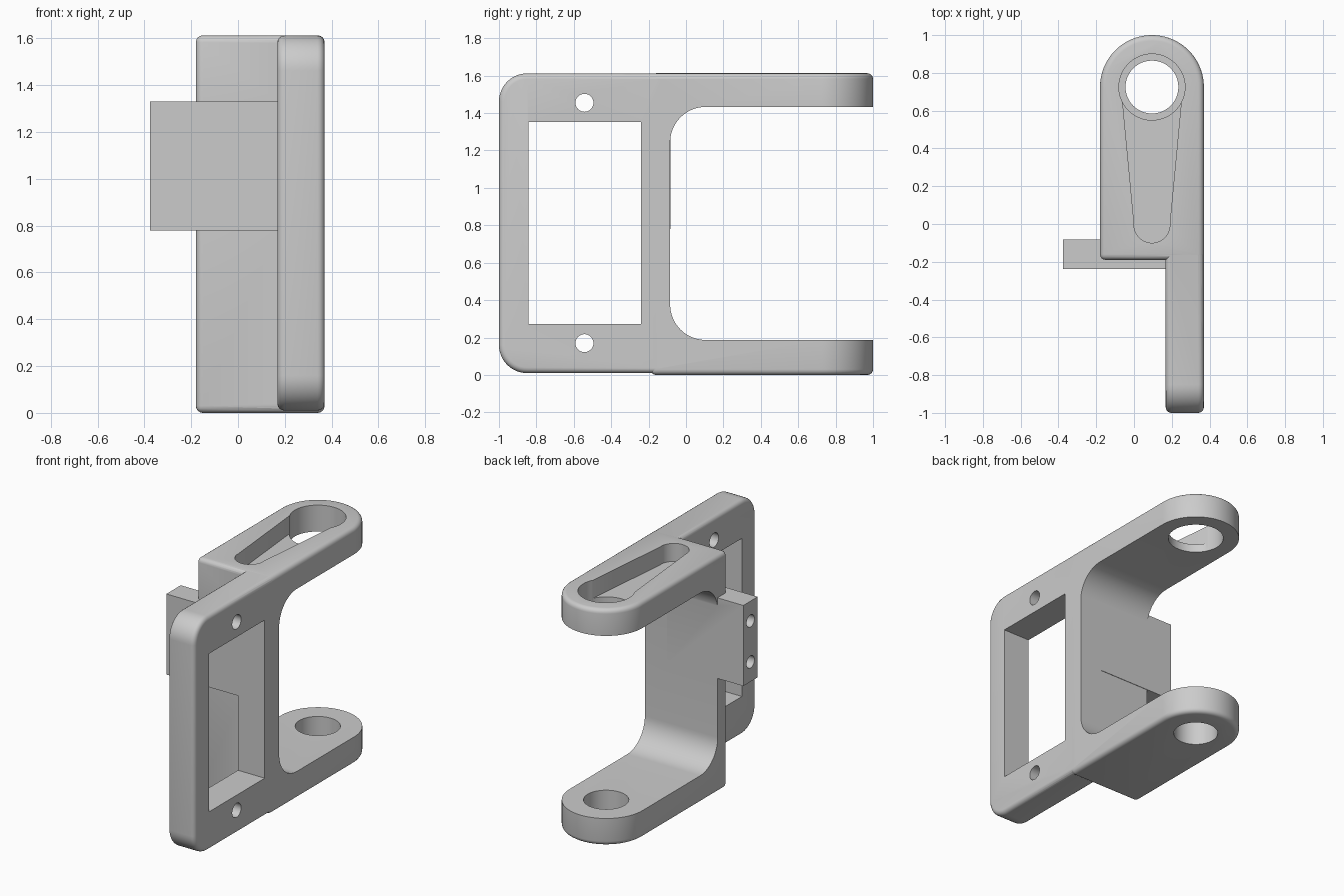
import bpy, bmesh
from math import pi, cos, sin, asin

if "Cube" in bpy.data.objects:
    bpy.data.objects.remove(bpy.data.objects["Cube"])


def arc(cx, cy, r, a0, a1, n):
    return [(cx + r * cos(a0 + (a1 - a0) * i / n), cy + r * sin(a0 + (a1 - a0) * i / n))
            for i in range(n + 1)]


def circle(cx, cy, r, n=48):
    return arc(cx, cy, r, 0, 2 * pi, n)[:-1]


def prism(name, pts, lo, hi, axis, bevel=0):
    """Extrude a profile along z (points are x, y) or along x (points are y, z)."""
    bm = bmesh.new()
    place = (lambda p, t: (p[0], p[1], t)) if axis == 'z' else (lambda p, t: (t, p[0], p[1]))
    a = [bm.verts.new(place(p, lo)) for p in pts]
    b = [bm.verts.new(place(p, hi)) for p in pts]
    bm.faces.new(a[::-1])
    bm.faces.new(b)
    for i in range(len(pts)):
        j = (i + 1) % len(pts)
        bm.faces.new((a[i], a[j], b[j], b[i]))
    bmesh.ops.recalc_face_normals(bm, faces=bm.faces)
    if bevel:
        sharp = [e for e in bm.edges if e.calc_face_angle(0) > 0.6]
        bmesh.ops.bevel(bm, geom=sharp, offset=bevel, offset_type='OFFSET', segments=4,
                        profile=0.5, affect='EDGES', clamp_overlap=True)
    me = bpy.data.meshes.new(name)
    bm.to_mesh(me)
    bm.free()
    ob = bpy.data.objects.new(name, me)
    bpy.context.collection.objects.link(ob)
    return ob


def combine(target, other, op):
    """Boolean the other part into the target and discard it."""
    m = target.modifiers.new(op, 'BOOLEAN')
    m.operation, m.solver, m.object = op, 'EXACT', other
    bpy.context.view_layer.objects.active = target
    bpy.ops.object.modifier_apply(modifier=m.name)
    bpy.data.objects.remove(other)


def rect(a0, b0, a1, b1):
    return [(a0, b0), (a1, b0), (a1, b1), (a0, b1)]


CX, CY, R = 0.095, 0.725, 0.275      # pivot axis and arm end radius
H = 1.613

# U-shaped yoke with round arm ends
yoke = [(CX - R, -0.19), (CX + R, -0.19)] + arc(CX, CY, R, 0, pi, 40)
bracket = prism('bracket', yoke, 0, H, 'z', 0.03)
channel = ([(1.3, 0.187), (1.3, 1.433)] + arc(0.105, 1.243, 0.19, pi / 2, pi, 14)
           + arc(0.105, 0.377, 0.19, pi, 1.5 * pi, 14))
combine(bracket, prism('channel_cutter', channel, -0.6, 0.8, 'x'), 'DIFFERENCE')

# Flat mounting plate, rounded at the front corners
plate_pts = ([(-0.1, 0.01), (-0.1, H - 0.001)] + arc(-0.85, H - 0.151, 0.15, pi / 2, pi, 12)
             + arc(-0.85, 0.16, 0.15, pi, 1.5 * pi, 12))
plate = prism('plate', plate_pts, 0.168, CX + R, 'x', 0.03)
combine(bracket, plate, 'UNION')

# Side tab with two blind screw holes
tab = prism('side_tab', rect(-0.375, -0.237, 0.2, -0.082), 0.78, 1.33, 'z')
combine(bracket, tab, 'UNION')
for z in (0.915, 1.195):
    combine(bracket, prism('tab_hole', circle(-0.16, z, 0.042, 24), -0.5, -0.08, 'x'), 'DIFFERENCE')

# Plate window and screw holes
combine(bracket, prism('window', rect(-0.843, 0.273, -0.24, 1.352), 0.1675, 0.6, 'x'), 'DIFFERENCE')
for z in (0.17, 1.455):
    combine(bracket, prism('plate_hole', circle(-0.543, z, 0.048, 32), 0.1, 0.6, 'x'), 'DIFFERENCE')

# Pivot holes in both arms
combine(bracket, prism('lower_pivot', circle(CX, CY, 0.14), -0.2, 0.5, 'z'), 'DIFFERENCE')
combine(bracket, prism('upper_pivot', circle(CX, CY, 0.175), 1.2, 1.9, 'z'), 'DIFFERENCE')

# Tapered recess in the top arm
r1, r2, y2 = 0.165, 0.095, -0.005
t = asin((r1 - r2) / (CY - y2))
recess = arc(CX, CY, r1, t, pi - t, 24) + arc(CX, y2, r2, pi - t, 2 * pi + t, 24)
combine(bracket, prism('recess', recess, 1.49, 1.9, 'z'), 'DIFFERENCE')

# Smooth the fillets and bores, keep hard edges
bpy.ops.object.select_all(action='DESELECT')
bracket.select_set(True)
bpy.context.view_layer.objects.active = bracket
bpy.ops.object.shade_smooth_by_angle(angle=0.55)
